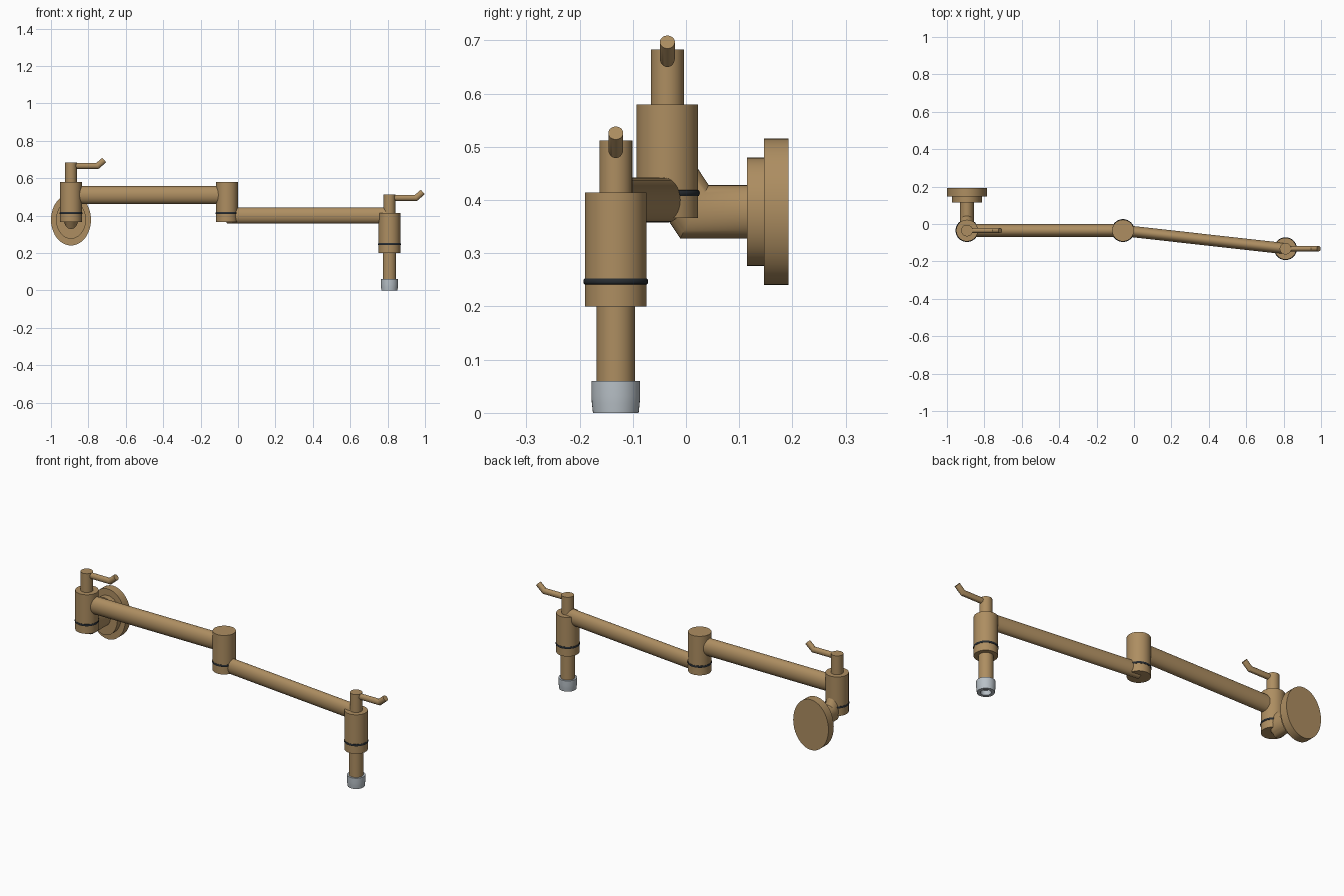
import bpy, bmesh, math
from mathutils import Vector

cube = bpy.data.objects.get("Cube")
if cube:
    bpy.data.objects.remove(cube, do_unlink=True)

SEG = 40


def material(name, color, roughness=0.5):
    m = bpy.data.materials.new(name)
    m.use_nodes = True
    m.diffuse_color = (*color, 1)
    bsdf = m.node_tree.nodes["Principled BSDF"]
    bsdf.inputs["Base Color"].default_value = (*color, 1)
    bsdf.inputs["Roughness"].default_value = roughness
    return m


brass = material("brushed_brass", (0.42, 0.27, 0.12))
black = material("black_rubber", (0.02, 0.025, 0.03))
steel = material("pale_steel", (0.48, 0.53, 0.57))


def skin(name, rings, mat):
    """Bridge a list of point rings and cap both ends."""
    bm = bmesh.new()
    loops = [[bm.verts.new(p) for p in ring] for ring in rings]
    for a, b in zip(loops, loops[1:]):
        for i in range(SEG):
            j = (i + 1) % SEG
            bm.faces.new((a[i], a[j], b[j], b[i]))
    bm.faces.new(loops[0])
    bm.faces.new(loops[-1])
    bmesh.ops.recalc_face_normals(bm, faces=bm.faces)
    mesh = bpy.data.meshes.new(name)
    bm.to_mesh(mesh)
    bm.free()
    mesh.materials.append(mat)
    obj = bpy.data.objects.new(name, mesh)
    bpy.context.collection.objects.link(obj)
    bpy.ops.object.select_all(action="DESELECT")
    obj.select_set(True)
    bpy.context.view_layer.objects.active = obj
    bpy.ops.object.shade_smooth_by_angle(angle=math.radians(32))
    return obj


def angles():
    return [math.tau * i / SEG for i in range(SEG)]


def lathe(name, x, y, profile, mat=brass):
    """Turn (radius, height) pairs about a vertical axis."""
    return skin(name, [[(x + r * math.cos(a), y + r * math.sin(a), z)
                        for a in angles()] for r, z in profile], mat)


def tube(name, path, half_width, half_height, mat=brass):
    """Sweep an ellipse along a path with mitred bends."""
    pts = [Vector(p) for p in path]
    dirs = [(b - a).normalized() for a, b in zip(pts, pts[1:])]
    side = dirs[0].cross(Vector((0, 0, 1))).normalized()
    rings = []
    for i, p in enumerate(pts):
        before, after = dirs[max(i - 1, 0)], dirs[min(i, len(dirs) - 1)]
        tangent = (before + after).normalized()
        up = side.cross(tangent) * (half_height / tangent.dot(after))
        rings.append([p + side * half_width * math.cos(a) + up * math.sin(a)
                      for a in angles()])
    return skin(name, rings, mat)


def joint(name, x, y, bottom):
    """Vertical swivel barrel with its rubber seal."""
    lathe(name + "_barrel", x, y, [(0.058, bottom), (0.058, bottom + 0.214)])
    seal = [(0.057 + 0.004 * math.sin(math.pi * k / 6),
             bottom + 0.047 - 0.006 * math.cos(math.pi * k / 6)) for k in range(7)]
    lathe(name + "_seal", x, y, seal, black)


def valve(name, x, y, bottom, top):
    """Valve stem with a lever that kicks up at the tip."""
    lathe(name + "_stem", x, y, [(0.031, bottom), (0.031, top)])
    z = top - 0.017
    tube(name + "_lever", [(x, y, z), (x + 0.142, y, z), (x + 0.178, y, z + 0.031)],
         0.014, 0.016)


WALL = (-0.893, -0.035)
MID = (-0.059, -0.035)
SPOUT = (0.81, -0.132)

# Wall mount
wx, wy = WALL
tube("wall_plate", [(wx, 0.147, 0.378), (wx, 0.193, 0.378)], 0.107, 0.138)
tube("wall_flange", [(wx, 0.115, 0.378), (wx, 0.15, 0.378)], 0.08, 0.102)
tube("supply_elbow", [(wx, 0.12, 0.378), (wx, 0.016, 0.378), (wx, wy, 0.455)],
     0.038, 0.05)

# Swivel joints and valves
joint("wall_joint", *WALL, 0.366)
joint("middle_joint", *MID, 0.366)
joint("spout_joint", *SPOUT, 0.2)
valve("wall_valve", *WALL, 0.57, 0.683)
valve("spout_valve", *SPOUT, 0.4, 0.512)

# Folding arms
tube("inner_arm", [(*WALL, 0.51), (*MID, 0.51)], 0.035, 0.047)
tube("outer_arm", [(*MID, 0.4), (*SPOUT, 0.4)], 0.03, 0.042)

# Spout with hollow aerator tip
lathe("spout_pipe", *SPOUT, [(0.036, 0.04), (0.036, 0.21)])
lathe("aerator", *SPOUT, [(0.02, 0.06), (0.046, 0.06), (0.046, 0.032), (0.045, 0.018),
                          (0.043, 0.0), (0.026, 0.0), (0.024, 0.025)], steel)
